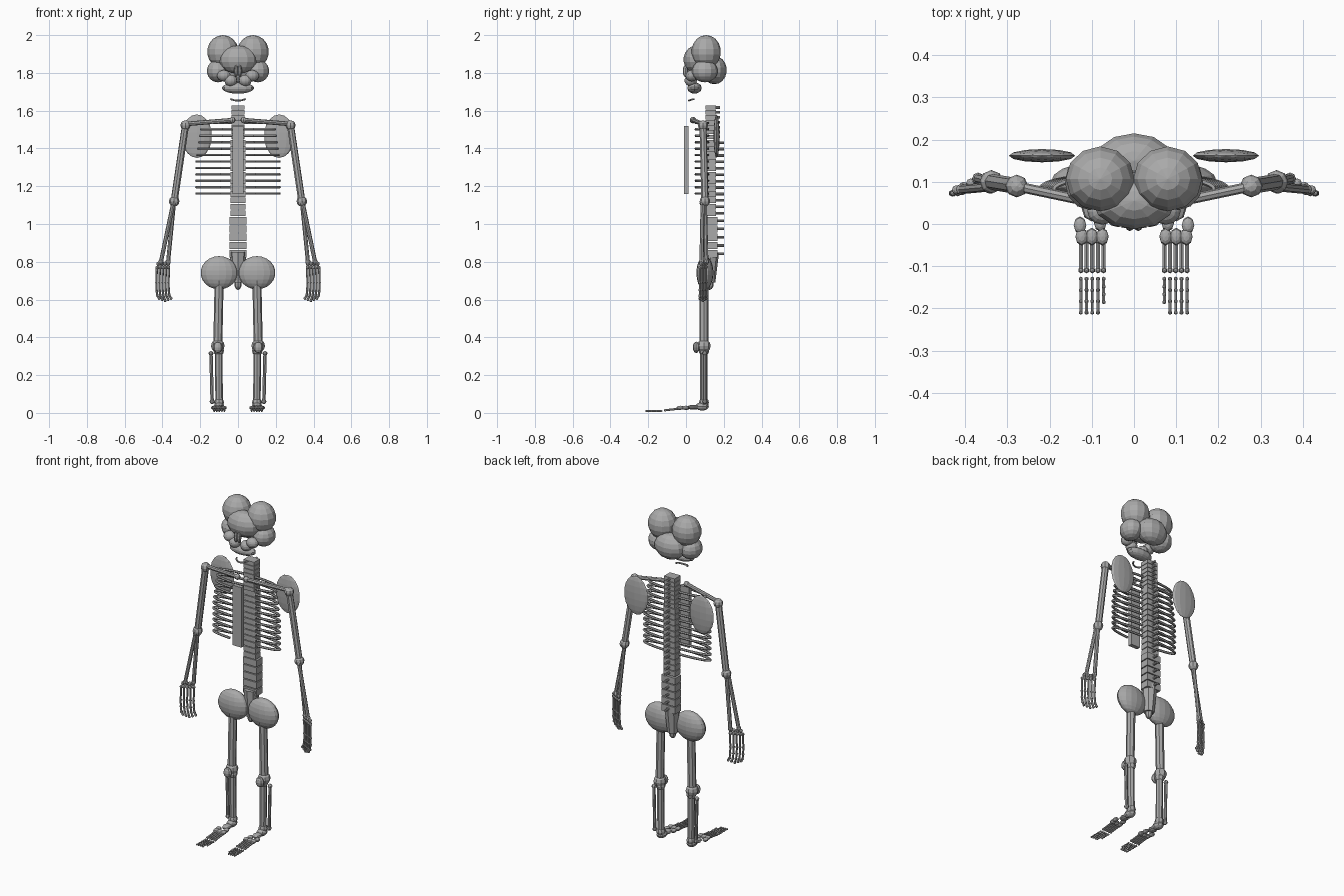
import bpy, bmesh, math
from mathutils import Vector, Matrix

cube = bpy.data.objects.get("Cube")
if cube:
    bpy.data.objects.remove(cube, do_unlink=True)

bone = bpy.data.materials.new("bone_grey")
bone.use_nodes = True
GREY = (0.4, 0.4, 0.4, 1)
bone.diffuse_color = GREY
bone.node_tree.nodes["Principled BSDF"].inputs["Base Color"].default_value = GREY


def finish(name, bm):
    mesh = bpy.data.meshes.new(name)
    bm.to_mesh(mesh)
    bm.free()
    mesh.materials.append(bone)
    bpy.context.collection.objects.link(bpy.data.objects.new(name, mesh))


def add_ball(bm, c, r, seg=8):
    r = r if isinstance(r, tuple) else (r, r, r)
    m = Matrix.Translation(c) @ Matrix.Diagonal((*r, 1))
    bmesh.ops.create_uvsphere(bm, u_segments=seg, v_segments=seg * 2 // 3 + 1, radius=1, matrix=m)


def add_rod(bm, a, b, r1, r2=None, seg=8):
    a, b = Vector(a), Vector(b)
    d = b - a
    m = Matrix.Translation((a + b) / 2) @ d.to_track_quat('Z', 'Y').to_matrix().to_4x4()
    bmesh.ops.create_cone(bm, cap_ends=True, segments=seg, radius1=r1,
                          radius2=r1 if r2 is None else r2, depth=d.length, matrix=m)


def ball(name, c, r, seg=12):
    bm = bmesh.new()
    add_ball(bm, c, r, seg)
    finish(name, bm)


def box(name, c, size):
    bm = bmesh.new()
    bmesh.ops.create_cube(bm, size=1, matrix=Matrix.Translation(c) @ Matrix.Diagonal((*size, 1)))
    finish(name, bm)


def long_bone(name, a, b, r, knob_a=0, knob_b=0):
    bm = bmesh.new()
    add_rod(bm, a, b, r)
    for p, k in ((a, knob_a), (b, knob_b)):
        if k:
            add_ball(bm, p, k)
    finish(name, bm)


def chain(name, points, r):
    # Jointed rods with a small knob at every joint
    bm = bmesh.new()
    for a, b in zip(points, points[1:]):
        add_rod(bm, a, b, r, seg=6)
    for p in points:
        add_ball(bm, p, r * 1.35, 6)
    finish(name, bm)


def tube(name, points, r):
    curve = bpy.data.curves.new(name, 'CURVE')
    curve.dimensions = '3D'
    curve.bevel_depth = r
    curve.bevel_resolution = 1
    curve.use_fill_caps = True
    spline = curve.splines.new('POLY')
    spline.points.add(len(points) - 1)
    for sp, p in zip(spline.points, points):
        sp.co = (*p, 1)
    spline.use_smooth = False
    curve.materials.append(bone)
    bpy.context.collection.objects.link(bpy.data.objects.new(name, curve))


# Skull and jaw, centre parts
ball("frontal_bone", (0, 0.055, 1.87), (0.1, 0.068, 0.075))
ball("occipital_bone", (0, 0.15, 1.815), (0.095, 0.066, 0.075))
ball("jaw", (0, 0.045, 1.72), (0.085, 0.038, 0.03))
tube("hyoid", [(0.038 * math.sin(t), 0.045 - 0.03 * math.cos(t), 1.653 + 0.008 * math.sin(t) ** 2)
               for t in (-1.5, -1, -0.5, 0, 0.5, 1, 1.5)], 0.005)

# Spine: sections of count, spacing, half width, centre y, depth, tip y of the rear process
z = 1.63
for label, count, step, half, y, depth, tip in (
        ("cervical", 7, 0.026, 0.035, 0.13, 0.056, 0.18),
        ("thoracic", 12, 0.034, 0.039, 0.135, 0.05, 0.2),
        ("lumbar", 5, 0.044, 0.046, 0.14, 0.056, 0.2)):
    for i in range(count):
        c = z - step / 2
        box(f"{label}_vertebra_{i + 1}", (0, y, c), (half * 2, depth, step * 0.88))
        long_bone(f"{label}_process_{i + 1}", (0, y, c), (0, tip, c), 0.007)
        z -= step

# Sternum, sacrum and tailbone
box("sternum", (0, 0.002, 1.338), (0.06, 0.024, 0.36))
bm = bmesh.new()
add_rod(bm, (0, 0.125, 0.69), (0, 0.13, 0.85), 0.03, 0.045)
finish("sacrum", bm)
ball("tailbone", (0, 0.125, 0.685), (0.02, 0.022, 0.034), 8)

for side, s in (("left", 1), ("right", -1)):
    def P(x, y, z):
        return (s * x, y, z)

    # Skull pairs
    ball(f"{side}_parietal", P(0.08, 0.107, 1.912), (0.083, 0.078, 0.088))
    ball(f"{side}_temporal", P(0.105, 0.1, 1.81), (0.06, 0.068, 0.06))
    ball(f"{side}_cheekbone", P(0.075, 0.03, 1.785), (0.036, 0.032, 0.03))
    ball(f"{side}_upper_jaw", P(0.038, 0.025, 1.76), (0.034, 0.033, 0.03))
    ball(f"{side}_nasal_bone", P(0.01, -0.003, 1.81), (0.011, 0.014, 0.032), 8)

    # Ribs: flattened hoops open at the front
    for i in range(12):
        w = 0.22 - 0.03 * max(0, 6 - i) / 6
        zr = 1.535 - 0.034 * i
        arc = [0.12 + 2.6 * k / 14 for k in range(15)]
        tube(f"{side}_rib_{i + 1}",
             [P(w * math.sin(t), 0.083 + 0.034 * math.cos(t), zr) for t in arc], 0.007)

    # Shoulder and arm
    ball(f"{side}_shoulder_blade", P(0.218, 0.162, 1.465), (0.08, 0.016, 0.115))
    shoulder, elbow = P(0.278, 0.09, 1.522), P(0.338, 0.1, 1.12)
    long_bone(f"{side}_collarbone", P(0.03, 0.037, 1.55), P(0.272, 0.088, 1.53), 0.012, 0.017, 0.018)
    long_bone(f"{side}_upper_arm", shoulder, elbow, 0.019, 0.027, 0.028)
    long_bone(f"{side}_ulna", elbow, P(0.37, 0.108, 0.8), 0.011, 0, 0.014)
    long_bone(f"{side}_radius", P(0.343, 0.088, 1.11), P(0.408, 0.082, 0.8), 0.011, 0.016, 0.014)

    # Wrist and hand
    for i in range(4):
        for row in range(2):
            ball(f"{side}_wrist_bone_{row * 4 + i + 1}",
                 P(0.37 + 0.017 * i, 0.105 - 0.008 * i, 0.79 - 0.018 * row), 0.011, 8)
    for i in range(5):
        x, y = 0.366 + 0.016 * i, 0.105 - 0.008 * i
        end = 0.59 + 0.006 * abs(i - 2)
        chain(f"{side}_finger_{i + 1}",
              [P(x, y, 0.77), P(x + 0.002, y, 0.69), P(x + 0.001, y, 0.65),
               P(x - 0.003, y, 0.62), P(x - 0.012, y, end + 0.004)], 0.006)

    # Hip and leg
    ball(f"{side}_hip_bone", P(0.1, 0.1, 0.742), (0.098, 0.045, 0.088), 16)
    knee = P(0.107, 0.095, 0.355)
    long_bone(f"{side}_thigh_bone", P(0.1, 0.095, 0.7), knee, 0.024, 0.035, 0.036)
    ball(f"{side}_kneecap", P(0.107, 0.054, 0.347), (0.026, 0.018, 0.03), 8)
    long_bone(f"{side}_shin_bone", P(0.102, 0.095, 0.33), P(0.1, 0.095, 0.055), 0.02, 0.028, 0.026)
    long_bone(f"{side}_calf_bone", P(0.143, 0.1, 0.315), P(0.137, 0.1, 0.06), 0.009, 0.013, 0.013)

    # Heel and midfoot
    ball(f"{side}_heel", P(0.1, 0.085, 0.034), (0.028, 0.036, 0.022), 8)
    ball(f"{side}_ankle_bone", P(0.1, 0.04, 0.03), (0.025, 0.034, 0.013), 8)
    for i, (x, y) in enumerate(((0.08, 0.003), (0.128, -0.003), (0.075, -0.03), (0.1, -0.03), (0.124, -0.03))):
        ball(f"{side}_midfoot_bone_{i + 1}", P(x, y, 0.027), (0.015, 0.021, 0.011), 8)

    # Instep and toes
    for i in range(5):
        x = 0.072 + 0.0135 * i
        chain(f"{side}_instep_bone_{i + 1}", [P(x, -0.04, 0.022), P(x, -0.11, 0.014)], 0.0055)
        tip = -0.185 if i == 0 else -0.21
        chain(f"{side}_toe_{i + 1}",
              [P(x, -0.13 + (tip + 0.13) * k / 3, 0.01) for k in range(4)], 0.004)
